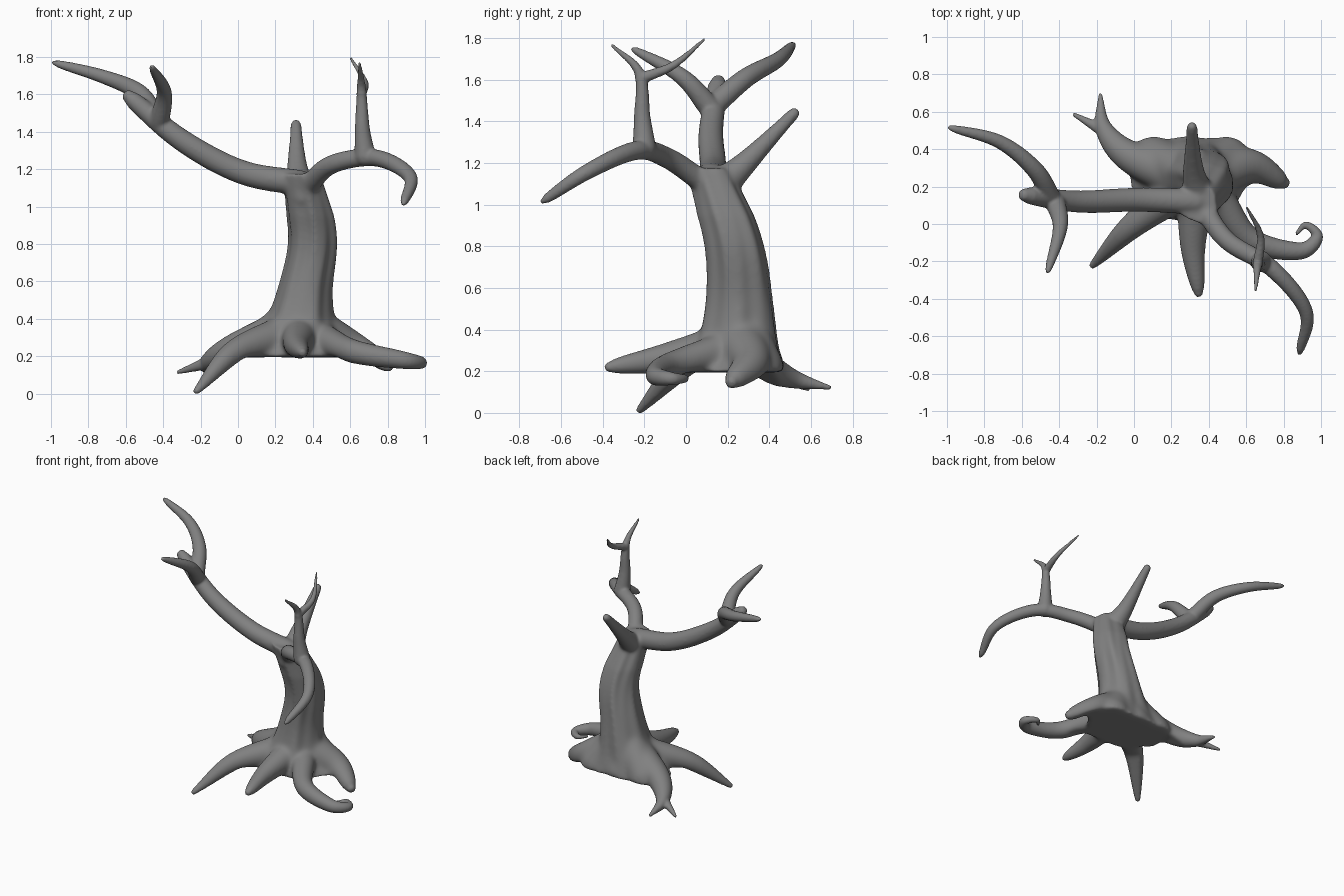
import bpy, bmesh, math
from mathutils import Vector

if "Cube" in bpy.data.objects:
    bpy.data.objects.remove(bpy.data.objects["Cube"])

bm = bmesh.new()
SIDES = 20


def spline(pts, steps=10):
    """Smooth Catmull-Rom path through a few points."""
    p = [Vector(q) for q in pts]
    p = [p[0] * 2 - p[1]] + p + [p[-1] * 2 - p[-2]]
    out = []
    for i in range(1, len(p) - 2):
        a, b, c, d = p[i - 1:i + 3]
        for s in range(steps):
            t = s / steps
            out.append(0.5 * (2 * b + (c - a) * t + (2 * a - 5 * b + 4 * c - d) * t * t
                              + (3 * b - a - 3 * c + d) * t ** 3))
    return out + [p[-2]]


def skin(rings):
    """Close a list of coordinate rings into a solid."""
    rows = [[bm.verts.new(v) for v in r] for r in rings]
    n = len(rows[0])
    for a, b in zip(rows, rows[1:]):
        for i in range(n):
            j = (i + 1) % n
            bm.faces.new((a[i], a[j], b[j], b[i]))
    bm.faces.new(rows[0][::-1])
    bm.faces.new(rows[-1])


def limb(r0, r1, power, *pts, root=False):
    """Round limb along pts, tapering from r0 to r1 with rounded ends."""
    path = spline(pts)
    last = len(path) - 1
    rings, q, prev = [], None, None
    for i, c in enumerate(path):
        r = r1 + (r0 - r1) * (1 - i / last) ** power
        t = (path[min(i + 1, last)] - path[max(i - 1, 0)]).normalized()
        q = t.to_track_quat('Z', 'Y') if q is None else prev.rotation_difference(t) @ q
        prev = t
        ends = [(0, 1)]
        if i == 0:
            ends = [(-.85, .5), (-.5, .85), (0, 1)]
        elif i == last:
            ends = [(0, 1), (.5, .85), (.85, .5)]
        for off, k in ends:
            rings.append([c + t * off * r + q @ Vector((math.cos(a) * r * k, math.sin(a) * r * k, 0))
                          for a in (math.tau * s / SIDES for s in range(SIDES))])
    if root:  # flat underside that drops away towards the root tips
        for v in (v for ring in rings for v in ring):
            d = math.hypot(v.x - 0.3, v.y - 0.22)
            v.z = max(v.z, 0.21 - 0.6 * max(0, d - 0.35))
    skin(rings)


# Trunk: leaning, flared at the base, with twisting bark ridges
rings = []
for c in spline([(.3, .24, .21), (.355, .255, .55), (.4, .225, .85), (.34, .11, 1.19)], 12):
    h = c.z - 0.21
    top = 1 - 0.2 * max(0, (h - 0.75) / 0.24)
    rx = (0.125 + 0.2 * math.exp(-h / 0.155)) * top
    ry = (0.12 + 0.115 * math.exp(-h / 0.35)) * top
    ring = []
    for s in range(64):
        a = math.tau * s / 64
        k = 1 + 0.05 * math.cos(6 * a + 2.5 * h) + 0.025 * math.cos(11 * a - 3 * h)
        ring.append(c + Vector((math.cos(a) * rx * k, math.sin(a) * ry * k, 0)))
    rings.append(ring)
skin(rings)

# Front left root, the lowest point
limb(.11, .02, .9, (.25, .19, .33), (-.02, -.02, .235), (-.22, -.22, .03), root=True)
# Front root
limb(.1, .024, .7, (.33, .14, .33), (.315, -.12, .275), (.345, -.37, .235), root=True)
# Right root with curled tip
limb(.085, .012, 1.4, (.45, .15, .31), (.62, -.08, .24), (.88, -.145, .195), (.98, -.07, .18),
     (.92, -.005, .18), (.87, -.05, .18), root=True)
# Back right root
limb(.125, .035, .6, (.43, .27, .34), (.62, .31, .25), (.8, .22, .165), root=True)
# Back left root and its fork
limb(.13, .012, 1.1, (.25, .26, .34), (-.02, .36, .25), (-.16, .51, .18), (-.18, .69, .137), root=True)
limb(.04, .012, 1, (-.13, .48, .19), (-.32, .585, .13), root=True)
# Back buttresses
for side in (-1, 1):
    limb(.11, .13, 1, (.33 + .05 * side, .28, .42), (.3 + .2 * side, .345, .22), root=True)
limb(.1, .13, 1, (.33, .3, .42), (.3, .35, .22), root=True)

# Long left branch, then its back and front twigs
limb(.07, .035, .35, (.34, .12, 1.14), (.02, .13, 1.2), (-.3, .12, 1.37), (-.585, .155, 1.605))
limb(.055, .013, .5, (-.44, .13, 1.49), (-.53, .29, 1.625), (-.72, .44, 1.71), (-.985, .515, 1.785))
limb(.055, .016, .7, (-.42, .12, 1.475), (-.395, -.02, 1.63), (-.46, -.25, 1.76))
# Stub pointing back
limb(.1, .03, 1.2, (.36, .13, 1.08), (.32, .27, 1.2), (.31, .52, 1.455))
# Right branch drooping forwards
limb(.056, .013, .4, (.36, .1, 1.11), (.5, -.09, 1.24), (.74, -.24, 1.275), (.92, -.47, 1.175), (.885, -.69, 1.03))
# Upright shoot and its twig
limb(.058, .01, 1.1, (.68, -.2, 1.285), (.665, -.21, 1.43), (.66, -.225, 1.65), (.65, -.355, 1.78))
limb(.028, .011, .8, (.66, -.22, 1.62), (.675, -.06, 1.685), (.602, .09, 1.81))

# Fuse everything into one smooth dead tree
mesh = bpy.data.meshes.new("dead_tree")
bmesh.ops.recalc_face_normals(bm, faces=bm.faces)
bm.to_mesh(mesh)
bm.free()
tree = bpy.data.objects.new("dead_tree", mesh)
bpy.context.collection.objects.link(tree)
bpy.context.view_layer.objects.active = tree
tree.select_set(True)
fuse = tree.modifiers.new("fuse", 'REMESH')
fuse.mode = 'VOXEL'
fuse.voxel_size = 0.0085
bpy.ops.object.modifier_apply(modifier="fuse")

# Blend the root joints strongly, the crown gently, the thin tips hardly at all
blend = tree.vertex_groups.new(name="blend")
for v in tree.data.vertices:
    d = math.hypot(v.co.x - 0.33, v.co.y - 0.2)
    w = max(0, min(1, (0.5 - d) / 0.15)) * max(0.3, min(1, (0.75 - v.co.z) / 0.2))
    blend.add([v.index], w, 'REPLACE')
for name, count, group in (("soften", 6, ""), ("blend_joints", 70, "blend")):
    m = tree.modifiers.new(name, 'SMOOTH')
    m.factor = 0.5
    m.iterations = count
    m.vertex_group = group
    bpy.ops.object.modifier_apply(modifier=name)
bpy.ops.object.shade_smooth()

# Dark grey bark
bark = bpy.data.materials.new("bark")
bark.diffuse_color = (0.22, 0.22, 0.22, 1)
bark.use_nodes = True
bark.node_tree.nodes["Principled BSDF"].inputs["Base Color"].default_value = bark.diffuse_color
tree.data.materials.clear()
tree.data.materials.append(bark)

# Rest the lowest root tip on the ground
low = min(v.co.z for v in tree.data.vertices)
for v in tree.data.vertices:
    v.co.z -= low
